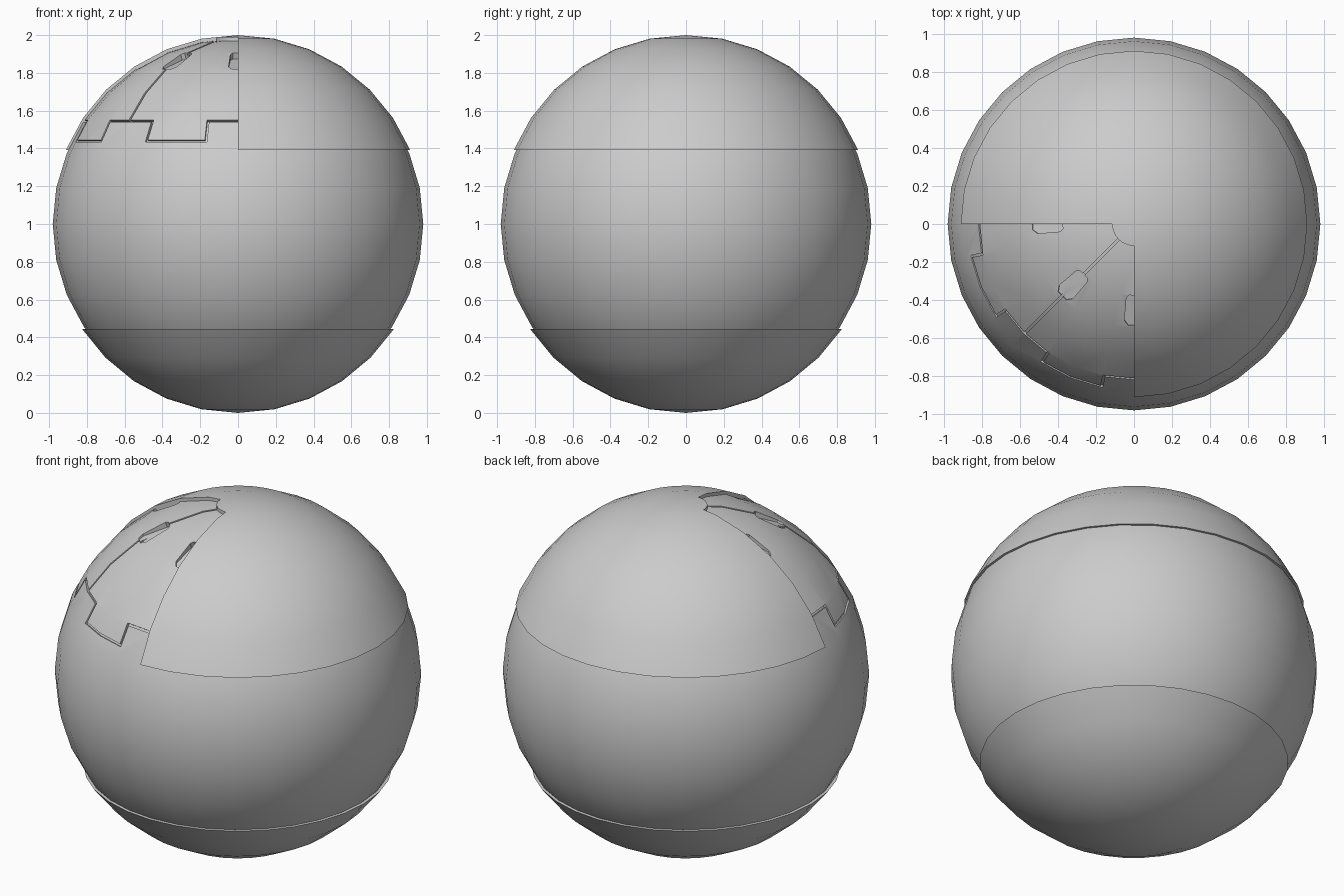
import bpy, bmesh
from math import radians, sin, cos, pi
from mathutils import Vector, Matrix

cube = bpy.data.objects.get("Cube")
if cube:
    bpy.data.objects.remove(cube, do_unlink=True)

grey = bpy.data.materials.new("plain_grey")
grey.use_nodes = True
COLOUR = (0.6, 0.6, 0.6, 1)
grey.diffuse_color = COLOUR
for node in grey.node_tree.nodes:
    if node.type == 'BSDF_PRINCIPLED':
        node.inputs["Base Color"].default_value = COLOUR

CENTRE = Vector((0, 0, 1))
BODY_R = 0.981
STEP = 11.25          # angle between neighbouring segments


def add_object(name, bm):
    bmesh.ops.recalc_face_normals(bm, faces=bm.faces)
    mesh = bpy.data.meshes.new(name)
    bm.to_mesh(mesh)
    bm.free()
    mesh.materials.append(grey)
    obj = bpy.data.objects.new(name, mesh)
    bpy.context.collection.objects.link(obj)
    return obj


def activate(obj):
    bpy.ops.object.select_all(action='DESELECT')
    obj.select_set(True)
    bpy.context.view_layer.objects.active = obj


def cut(obj, cutter):
    """Subtract the cutter, then discard it."""
    cutter.hide_render = True
    mod = obj.modifiers.new("cut", 'BOOLEAN')
    mod.operation = 'DIFFERENCE'
    mod.solver = 'EXACT'
    mod.object = cutter
    activate(obj)
    bpy.ops.object.modifier_apply(modifier=mod.name)
    bpy.data.objects.remove(cutter, do_unlink=True)


def smooth(obj):
    activate(obj)
    bpy.ops.object.shade_smooth_by_angle(angle=radians(30))


def sphere(name, radius, keep=None, scale_z=1, shift=0):
    """Sphere, optionally keeping only the closed cap where keep(z) holds."""
    bm = bmesh.new()
    bmesh.ops.create_uvsphere(bm, u_segments=32, v_segments=16, radius=radius)
    if keep:
        lost = [v for v in bm.verts if not keep(v.co.z / radius)]
        bmesh.ops.delete(bm, geom=lost, context='VERTS')
        rim = [e for e in bm.edges if e.is_boundary]
        bmesh.ops.contextual_create(bm, geom=rim)
    for v in bm.verts:
        v.co.z = v.co.z * scale_z + CENTRE.z + shift
    return add_object(name, bm)


def prism(name, outline, low, high):
    bm = bmesh.new()
    base = bm.faces.new([bm.verts.new((x, y, low)) for x, y in outline])
    top = bmesh.ops.extrude_face_region(bm, geom=[base])["geom"]
    for v in top:
        if isinstance(v, bmesh.types.BMVert):
            v.co.z = high
    return add_object(name, bm)


def direction(azimuth, elevation):
    """Azimuth runs from the right side (-x) round to the front (-y)."""
    a, e = radians(azimuth), radians(elevation)
    return Vector((-cos(a) * cos(e), -sin(a) * cos(e), sin(e)))


def groove(path):
    """Thin radial wall following a path of (azimuth, elevation)."""
    bm = bmesh.new()
    rows = [[bm.verts.new(CENTRE + direction(*p) * r) for r in (0.965, 1.02)]
            for p in path]
    for (a, b), (c, d) in zip(rows, rows[1:]):
        bm.faces.new((a, b, d, c))
    wall = add_object("groove_cutter", bm)
    mod = wall.modifiers.new("thick", 'SOLIDIFY')
    mod.thickness = 0.012
    mod.offset = 0
    mod.use_even_offset = True
    activate(wall)
    bpy.ops.object.modifier_apply(modifier=mod.name)
    return wall


# Main round body
body = sphere("body", BODY_R)

# Stepped groove along the lower edge of the two exposed panels
HIGH, LOW = 3 * STEP, 26.7
runs = [(-1, HIGH), (1, LOW), (3, HIGH), (5, LOW), (7, HIGH)]
edge = [((start + k) * STEP, level) for start, level in runs for k in range(3)]
cut(body, groove(edge))

# Seam between the two panels
cut(body, groove([(45, HIGH + k * STEP * 0.9) for k in range(6)]))

# Finger pockets on the seam and beside the cap edges
half = [(-0.09, 0.026), (-0.075, 0.04), (0.06, 0.05), (0.09, 0.03)]
outline = half + [(u, -v) for u, v in reversed(half)]
for azimuth in (0, 45, 90):
    pocket = prism("pocket_cutter", outline, 0, 0.2)
    up = direction(azimuth, 70)
    out = direction(azimuth, -20)
    frame = Matrix((out, up.cross(out), up)).transposed().to_4x4()
    frame.translation = CENTRE + direction(azimuth, 62) * (BODY_R - 0.028)
    pocket.data.transform(frame)
    cut(body, pocket)
smooth(body)

# Top cap with one open quarter, leaving a round hub at the pole
top_cap = sphere("top_cap", 0.987, keep=lambda z: z > 0.37, shift=0.013)
hub = [(-0.115 * sin(k * pi / 12), -0.115 * cos(k * pi / 12)) for k in range(7)]
cut(top_cap, prism("quarter_cutter", hub + [(-2, 0), (-2, -2), (0, -2)], 1, 3))
smooth(top_cap)

# Bottom cap
bottom_cap = sphere("bottom_cap", 0.993, keep=lambda z: z < -0.54, scale_z=1.007)
smooth(bottom_cap)
